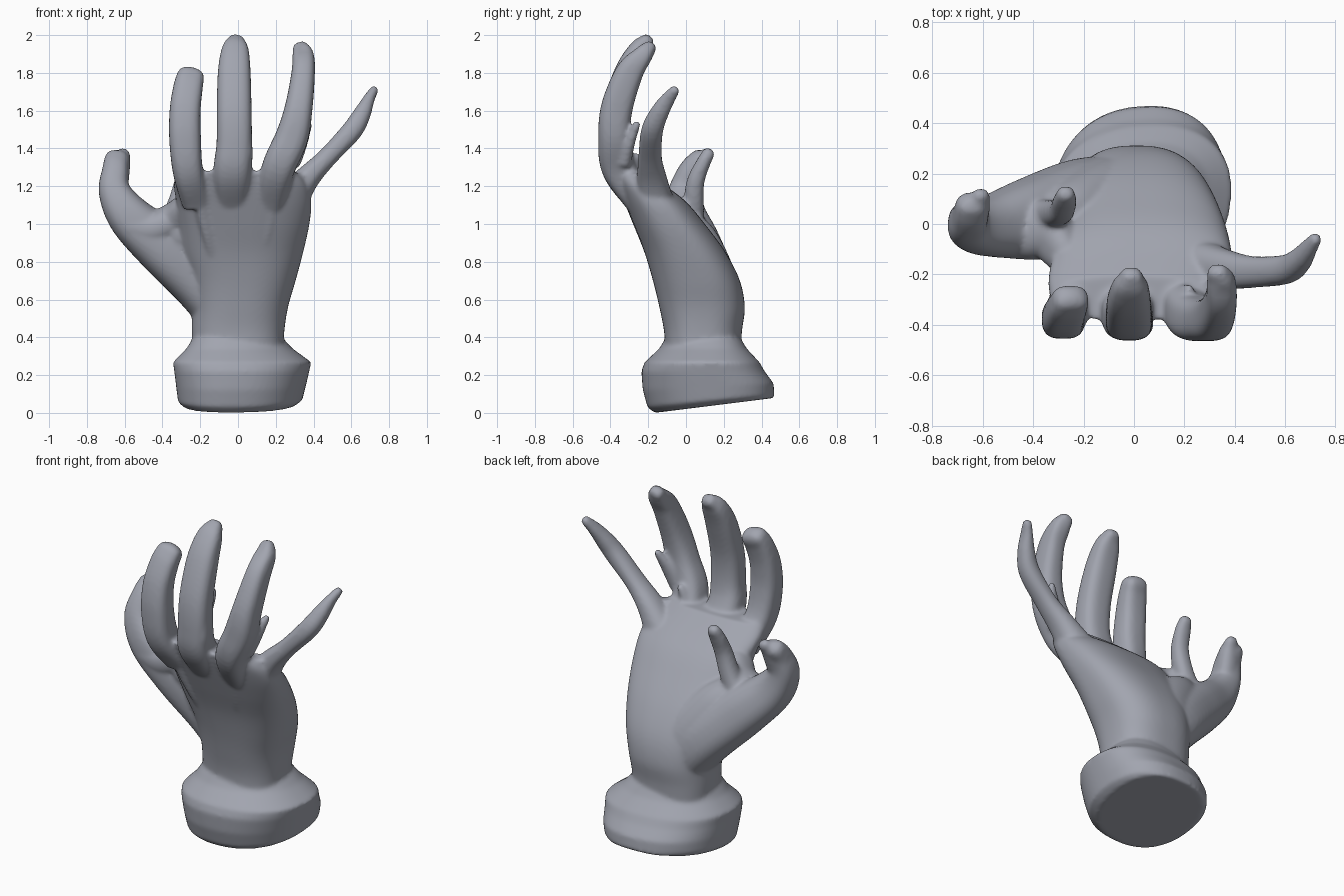
import bpy, bmesh, math
from mathutils import Vector

clay = bpy.data.materials.new("clay_grey")
clay.diffuse_color = (0.36, 0.375, 0.43, 1)


def spline(rows, n=6):
    """Catmull-Rom interpolation of rows of numbers."""
    rows = [Vector(r) for r in rows]
    pts = [rows[0] * 2 - rows[1]] + rows + [rows[-1] * 2 - rows[-2]]
    out = []
    for i in range(1, len(pts) - 2):
        a, b, c, d = pts[i - 1:i + 3]
        for k in range(n):
            t = k / n
            out.append(0.5 * (2 * b + (c - a) * t + (2 * a - 5 * b + 4 * c - d) * t * t
                              + (3 * b - a - 3 * c + d) * t ** 3))
    return out + [rows[-1]]


def skin(bm, rings):
    """Closed surface through equally long rings of points."""
    vs = [[bm.verts.new(p) for p in r] for r in rings]
    n = len(vs[0])
    for a, b in zip(vs, vs[1:]):
        for i in range(n):
            j = (i + 1) % n
            bm.faces.new((a[i], a[j], b[j], b[i]))
    bm.faces.new(vs[0][::-1])
    bm.faces.new(vs[-1])


def oval(c, u, v, power=2.0, n=32):
    pts = []
    for i in range(n):
        a = 2 * math.pi * i / n
        s = lambda q: math.copysign(abs(q) ** (2 / power), q)
        pts.append(c + u * s(math.cos(a)) + v * s(math.sin(a)))
    return pts


def stack(bm, rows, power, skew=0.0, n=64):
    """Rows: centre x, y, z, radius x, radius y, slope of the ring in y."""
    skin(bm, [oval(Vector(r[:3]), Vector((r[3], skew, skew * r[5])),
                   Vector((skew, r[4], r[4] * r[5])), power, n) for r in rows])


def tube(bm, rows, power=2.3):
    """Rows: centre x, y, z, half width, half thickness, with a round tip."""
    rows = spline(rows)
    rings = []
    for i, r in enumerate(rows):
        t = (Vector(rows[min(i + 1, len(rows) - 1)][:3]) - Vector(rows[max(i - 1, 0)][:3])).normalized()
        side = Vector((0, 1, 0)).cross(t).normalized()
        up = t.cross(side)
        rings.append(oval(Vector(r[:3]), side * r[3], up * r[4], power))
    c, w, h = Vector(r[:3]), r[3], r[4]
    for k in (30, 55, 75):
        a = math.radians(k)
        rings.append(oval(c + t * min(w, h) * math.sin(a) * 0.8,
                          side * w * math.cos(a), up * h * math.cos(a), power))
    skin(bm, rings)


bm = bmesh.new()

# wrist cuff with slanted base
stack(bm, [(.01, .152, .04, .293, .318, .125), (.012, .132, .065, .328, .335, .1),
           (.016, .117, .14, .342, .345, .05), (.02, .09, .22, .356, .325, 0),
           (.022, .085, .268, .365, .303, 0), (.008, .09, .34, .28, .23, 0),
           (.0, .09, .39, .24, .2, 0)], 2.3, .02)

# palm
stack(bm, spline([(0, .09, .3, .24, .2, 0), (0, .09, .43, .245, .206, 0),
                  (.01, .085, .56, .255, .226, 0), (.02, .055, .7, .285, .23, 0),
                  (.02, -.005, .85, .325, .215, 0), (.03, -.09, 1.0, .348, .19, 0),
                  (.03, -.165, 1.12, .358, .163, 0), (.01, -.24, 1.21, .35, .122, 0),
                  (-.01, -.295, 1.28, .31, .09, 0)]), 2.5)

# ball of the thumb
tube(bm, [(.02, .14, .5, .12, .14), (-.1, .12, .68, .15, .15), (-.25, .04, .87, .15, .145),
          (-.33, -.02, .98, .1, .12)])

# thumb with flattened tip, web, and the pointed spur beside it
tube(bm, [(-.03, .1, .52, .17, .17), (-.2, .085, .69, .152, .175), (-.4, .03, .88, .145, .155),
          (-.57, -.01, 1.035, .118, .12), (-.652, -.005, 1.17, .086, .09),
          (-.65, .03, 1.28, .07, .07), (-.642, .075, 1.345, .064, .055)], 2.5)
tube(bm, [(-.64, .02, 1.2, .06, .06), (-.625, .07, 1.32, .055, .05), (-.605, .115, 1.375, .035, .03)])
tube(bm, [(-.57, -.01, .99, .08, .12), (-.45, -.02, .975, .09, .12), (-.34, -.04, 1.03, .085, .11),
          (-.28, -.12, 1.1, .06, .08)])
tube(bm, [(-.38, .04, .98, .06, .06), (-.325, .04, 1.09, .055, .055), (-.288, .05, 1.22, .05, .047),
          (-.275, .09, 1.32, .047, .038), (-.27, .12, 1.375, .037, .033)])

# fingers
tube(bm, [(-.22, -.24, 1.12, .08, .08), (-.265, -.345, 1.28, .08, .087),
          (-.28, -.375, 1.45, .084, .08), (-.28, -.365, 1.6, .082, .073),
          (-.265, -.33, 1.72, .078, .063), (-.25, -.295, 1.785, .072, .055)], 2.9)
tube(bm, [(-.03, -.24, 1.12, .09, .08), (-.03, -.35, 1.28, .1, .09),
          (-.02, -.38, 1.42, .094, .082), (-.02, -.37, 1.6, .092, .078),
          (-.02, -.31, 1.8, .087, .07), (-.015, -.25, 1.92, .072, .055),
          (-.01, -.205, 1.97, .045, .038)], 2.8)
tube(bm, [(.17, -.24, 1.12, .08, .08), (.215, -.355, 1.3, .088, .092),
          (.285, -.38, 1.46, .087, .084), (.322, -.365, 1.62, .073, .084),
          (.345, -.3, 1.8, .062, .073), (.345, -.23, 1.89, .057, .052),
          (.33, -.19, 1.935, .042, .035)], 2.8)
tube(bm, [(.26, -.16, 1.1, .1, .1), (.36, -.18, 1.235, .068, .08), (.47, -.19, 1.35, .052, .063),
          (.6, -.18, 1.49, .055, .058), (.655, -.145, 1.58, .047, .05),
          (.69, -.1, 1.655, .032, .04), (.72, -.058, 1.71, .024, .027)])

# ragged flakes at the finger roots
tube(bm, [(.28, -.33, 1.32, .05, .04), (.33, -.3, 1.43, .04, .03), (.375, -.26, 1.53, .02, .02)])
tube(bm, [(.19, -.28, 1.24, .04, .05), (.2, -.27, 1.31, .03, .03), (.22, -.26, 1.36, .02, .02)])
tube(bm, [(.04, -.3, 1.25, .03, .05), (.055, -.39, 1.36, .022, .04), (.06, -.39, 1.48, .014, .03)])

# tendons on the back of the hand
for top, low in ((-.22, -.1), (.2, .1), (.31, .17)):
    edge = .05 if top > .3 else 0
    tube(bm, [(top, -.35 + edge * 2, 1.27, .045, .035),
              (top * .8 + low * .2, -.283 + edge, 1.1, .035, .03),
              (top * .45 + low * .55, -.21 + edge * .6, .92, .03, .03),
              (low, -.12 + edge, .72, .02, .02)])

bmesh.ops.recalc_face_normals(bm, faces=bm.faces)
me = bpy.data.meshes.new("hand_with_cuff")
bm.to_mesh(me)
bm.free()
me.materials.append(clay)
hand = bpy.data.objects.new("hand_with_cuff", me)
bpy.context.collection.objects.link(hand)

# blend all parts into one smooth skin
m = hand.modifiers.new("blend", 'REMESH')
m.mode, m.voxel_size, m.use_smooth_shade = 'VOXEL', 0.011, True
s = hand.modifiers.new("soften", 'SMOOTH')
s.factor, s.iterations = 0.5, 8
